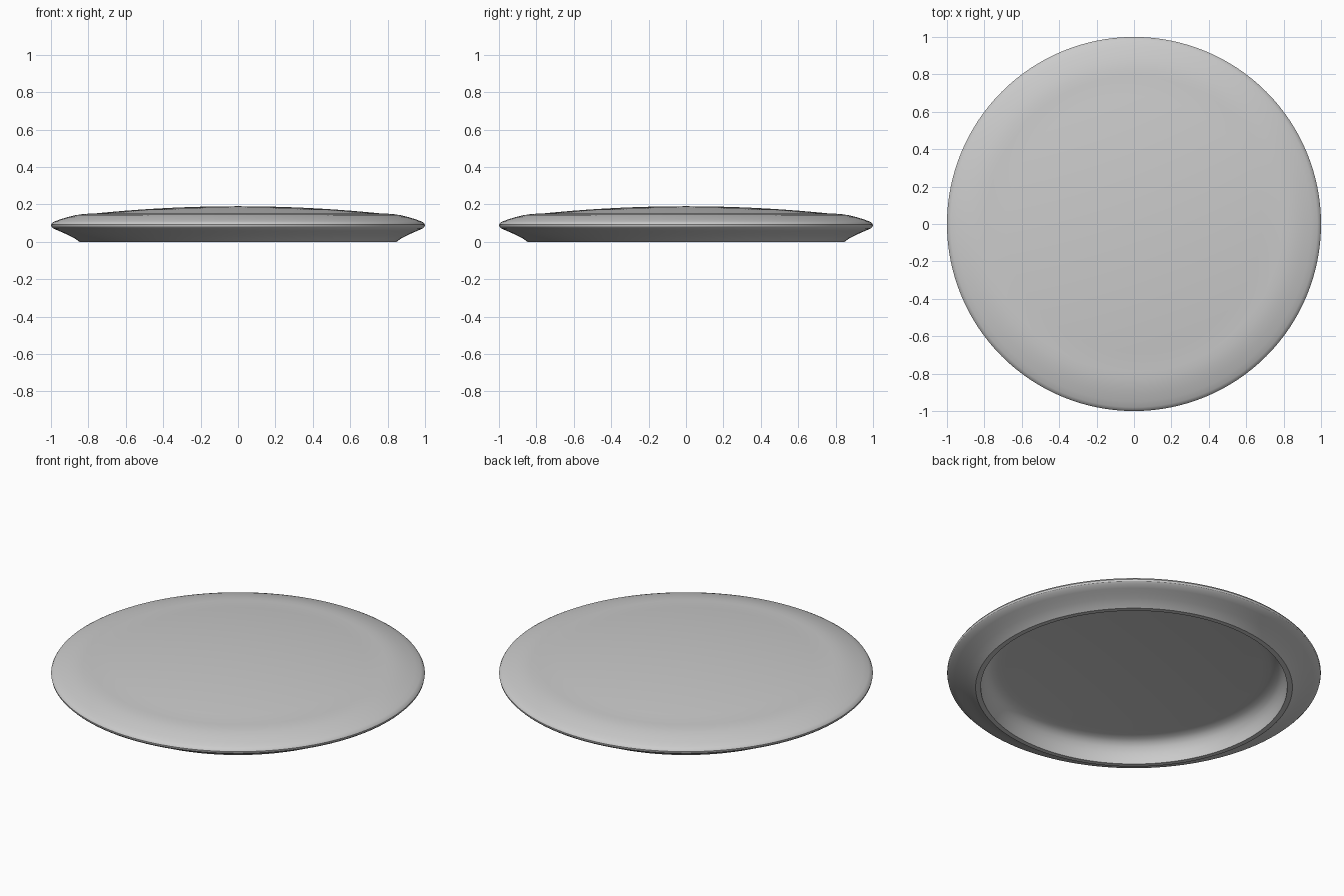
import bpy, bmesh, math

if "Cube" in bpy.data.objects:
    bpy.data.objects.remove(bpy.data.objects["Cube"])

# Half profile (radius, height): domed top, rounded edge, flared skirt, hollow underside
dome = [(0.76 * i / 10, 0.19 - 0.038 * (i / 10) ** 2) for i in range(11)]
edge = [(0.79, 0.151), (0.83, 0.148), (0.87, 0.142), (0.91, 0.132), (0.95, 0.120),
        (0.98, 0.109), (0.994, 0.101), (1.0, 0.091), (0.998, 0.081), (0.988, 0.071)]
skirt = [(0.96, 0.059), (0.93, 0.046), (0.90, 0.032), (0.87, 0.016), (0.848, 0.0)]
hollow = [(0.82, 0.0), (0.817, 0.03), (0.81, 0.06), (0.797, 0.09),
          (0.78, 0.109), (0.76, 0.121), (0.73, 0.128), (0.69, 0.131)]
ceiling = [(0.69 * (1 - i / 8), 0.131 + 0.03 * (1 - (1 - i / 8) ** 2)) for i in range(1, 9)]


def lathe(name, profile, steps=128):
    bm = bmesh.new()
    verts = [bm.verts.new((r, 0, z)) for r, z in profile]
    edges = [bm.edges.new(pair) for pair in zip(verts, verts[1:])]
    bmesh.ops.spin(bm, geom=verts + edges, cent=(0, 0, 0), axis=(0, 0, 1),
                   angle=math.tau, steps=steps, use_duplicate=False)
    bmesh.ops.remove_doubles(bm, verts=bm.verts, dist=0.0005)
    bmesh.ops.recalc_face_normals(bm, faces=bm.faces)
    mesh = bpy.data.meshes.new(name)
    bm.to_mesh(mesh)
    bm.free()
    obj = bpy.data.objects.new(name, mesh)
    bpy.context.collection.objects.link(obj)
    bpy.context.view_layer.objects.active = obj
    obj.select_set(True)
    bpy.ops.object.shade_smooth_by_angle(angle=math.radians(30))
    return obj


# Flying disc
lathe("flying_disc", dome + edge + skirt + hollow + ceiling)
